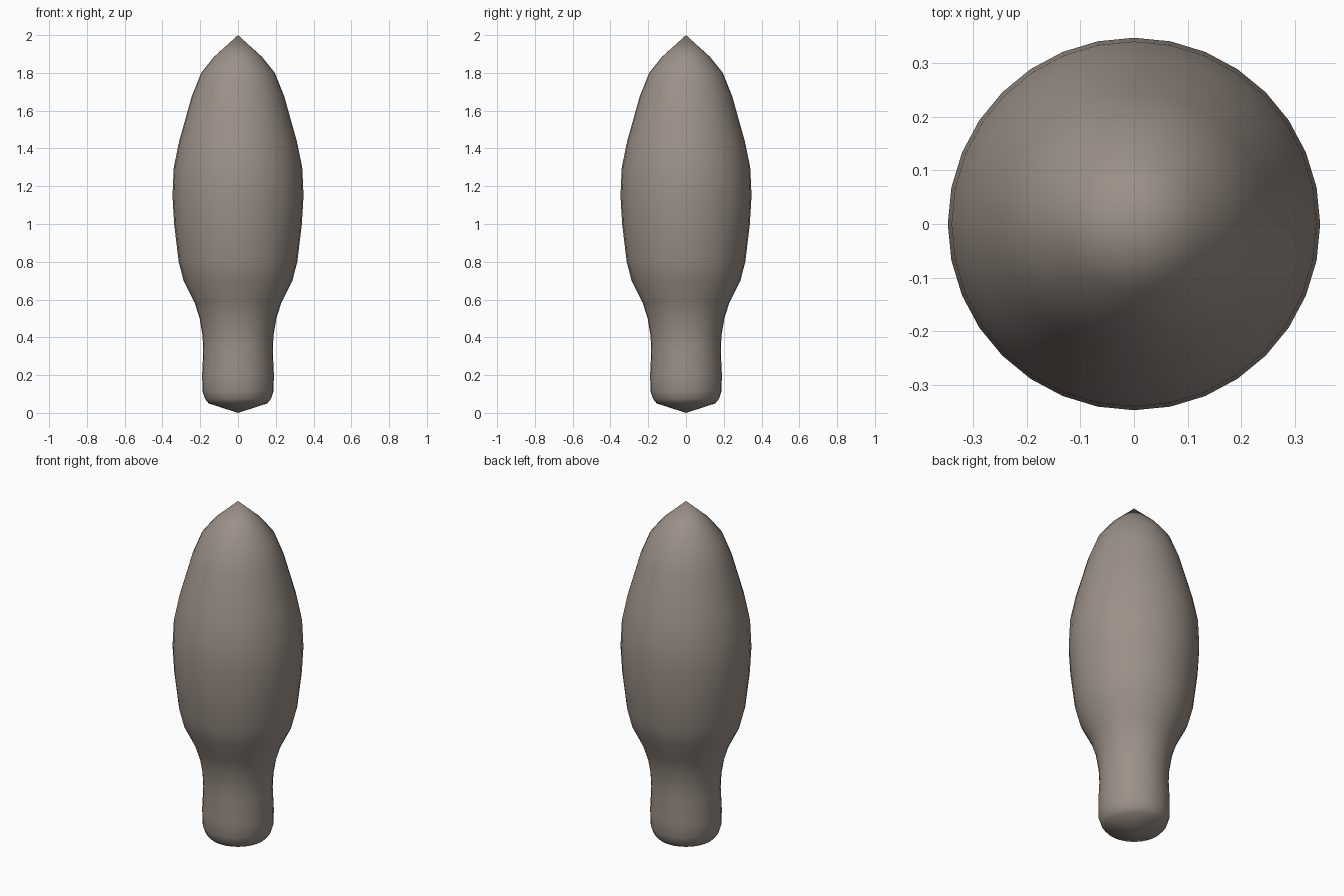
import bpy, bmesh, math

cube = bpy.data.objects.get("Cube")
if cube:
    bpy.data.objects.remove(cube, do_unlink=True)

SIDES = 32
# Radius and height from the underside up to the tip
PROFILE = [(0.155, 0.05), (0.175, 0.075), (0.188, 0.115), (0.19, 0.20),
           (0.184, 0.33), (0.188, 0.41), (0.203, 0.50), (0.23, 0.585),
           (0.288, 0.70), (0.314, 0.80), (0.338, 1.0), (0.347, 1.15),
           (0.34, 1.30), (0.311, 1.44), (0.245, 1.675), (0.195, 1.80),
           (0.127, 1.885)]

# Warm grey material
mat = bpy.data.materials.new("warm_grey")
colour = (0.33, 0.28, 0.245, 1.0)
mat.diffuse_color = colour
mat.use_nodes = True
bsdf = next(n for n in mat.node_tree.nodes if n.type == 'BSDF_PRINCIPLED')
bsdf.inputs["Base Color"].default_value = colour
bsdf.inputs["Roughness"].default_value = 0.7

# Turned body: rings bridged by quads
bm = bmesh.new()
rings = [[bm.verts.new((r * math.cos(math.tau * i / SIDES),
                        r * math.sin(math.tau * i / SIDES), z))
          for i in range(SIDES)] for r, z in PROFILE]
for low, high in zip(rings, rings[1:]):
    for i in range(SIDES):
        j = (i + 1) % SIDES
        bm.faces.new((low[i], low[j], high[j], high[i]))

# Pointed tip and shallow conical underside
tip = bm.verts.new((0, 0, 2))
base = bm.verts.new((0, 0, 0))
for i in range(SIDES):
    j = (i + 1) % SIDES
    bm.faces.new((rings[-1][i], rings[-1][j], tip))
    bm.faces.new((rings[0][j], rings[0][i], base))
for face in bm.faces:
    face.smooth = True
bmesh.ops.recalc_face_normals(bm, faces=bm.faces)

mesh = bpy.data.meshes.new("tapered_body")
bm.to_mesh(mesh)
bm.free()
mesh.materials.append(mat)
body = bpy.data.objects.new("tapered_body", mesh)
bpy.context.collection.objects.link(body)
